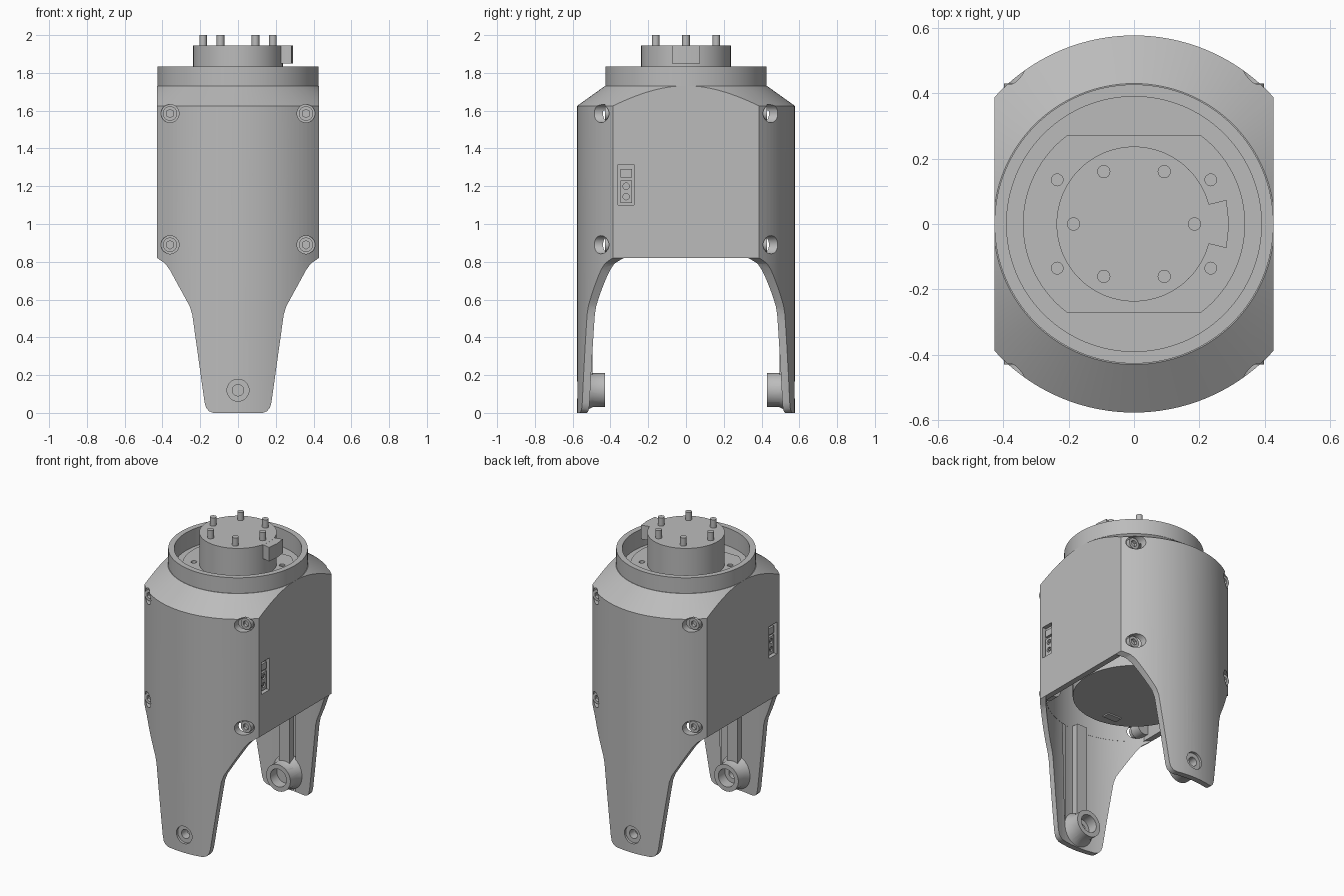
import bpy, bmesh, math
from mathutils import Matrix, Vector

cube = bpy.data.objects.get("Cube")
if cube:
    bpy.data.objects.remove(cube, do_unlink=True)

grey = bpy.data.materials.new("plain grey")
grey.use_nodes = True
grey.diffuse_color = (0.5, 0.5, 0.5, 1)
grey.node_tree.nodes["Principled BSDF"].inputs["Base Color"].default_value = (0.5, 0.5, 0.5, 1)


def add(name, bm):
    bmesh.ops.recalc_face_normals(bm, faces=bm.faces)
    mesh = bpy.data.meshes.new(name)
    bm.to_mesh(mesh)
    bm.free()
    mesh.materials.append(grey)
    obj = bpy.data.objects.new(name, mesh)
    bpy.context.collection.objects.link(obj)
    return obj


def revolve(name, profile, steps=128):
    bm = bmesh.new()
    pts = [bm.verts.new((r, 0, z)) for r, z in profile]
    edges = [bm.edges.new(pair) for pair in zip(pts, pts[1:])]
    bmesh.ops.spin(bm, geom=pts + edges, axis=(0, 0, 1), cent=(0, 0, 0),
                   angle=math.tau, steps=steps, use_merge=True)
    bmesh.ops.remove_doubles(bm, verts=bm.verts, dist=1e-5)
    return add(name, bm)


def rod(name, start, end, r1, r2=None, sides=32):
    """Cylinder or cone between two points."""
    a, b = Vector(start), Vector(end)
    turn = (b - a).to_track_quat("Z", "Y").to_matrix().to_4x4()
    bm = bmesh.new()
    bmesh.ops.create_cone(bm, cap_ends=True, segments=sides, radius1=r1,
                          radius2=r1 if r2 is None else r2, depth=(b - a).length,
                          matrix=Matrix.Translation((a + b) / 2) @ turn)
    return add(name, bm)


def box(name, centre, size):
    bm = bmesh.new()
    bmesh.ops.create_cube(bm, matrix=Matrix.Translation(centre) @ Matrix.Diagonal((*size, 1)))
    return add(name, bm)


def prism(name, points, shift):
    """Closed outline pushed along a vector."""
    bm = bmesh.new()
    face = bm.faces.new([bm.verts.new(p) for p in points])
    new = bmesh.ops.extrude_face_region(bm, geom=[face])["geom"]
    bmesh.ops.translate(bm, vec=shift, verts=[v for v in new if isinstance(v, bmesh.types.BMVert)])
    return add(name, bm)


def boolean(obj, other, operation="DIFFERENCE"):
    mod = obj.modifiers.new("cut", "BOOLEAN")
    mod.object, mod.operation, mod.solver = other, operation, "EXACT"
    bpy.context.view_layer.objects.active = obj
    bpy.ops.object.modifier_apply(modifier=mod.name)
    bpy.data.objects.remove(other, do_unlink=True)


# Housing with legs and collar: turned solid trimmed to the front outline
housing = revolve("housing_and_legs", [
    (0, 0), (0.577, 0), (0.577, 1.625), (0.43, 1.73), (0.427, 1.73),
    (0.427, 1.835), (0.39, 1.835), (0.39, 1.715), (0, 1.715)])
half = [(0.13, 0), (0.152, 0.008), (0.168, 0.025), (0.177, 0.055), (0.235, 0.47),
        (0.242, 0.52), (0.256, 0.565), (0.36, 0.755), (0.385, 0.79), (0.4275, 0.82), (0.4275, 1.9)]
outline = half + [(-x, z) for x, z in reversed(half)]
boolean(housing, prism("outline", [(x, -0.7, z) for x, z in outline], (0, 1.4, 0)), "INTERSECT")

# Gap between the legs and hollow inside
boolean(housing, rod("leg_gap", (0, 0, -0.1), (0, 0, 0.82), 0.54, sides=128))
cavity = rod("cavity", (0, 0, 0.78), (0, 0, 1.6), 0.539, sides=128)
boolean(cavity, box("cavity_sides", (0, 0, 1.2), (0.78, 2, 2)), "INTERSECT")
boolean(housing, cavity)

# Screw pockets, side ports and pivot holes
spots = [(x, side, z) for x in (-0.36, 0.36) for side in (-1, 1) for z in (0.89, 1.585)]
for x, side, z in spots:
    boolean(housing, rod("pocket", (x, side * 0.4, z), (x, side * 0.7, z), 0.048))
for s in (-1, 1):
    boolean(housing, box("port_cut", (s * 0.43, -0.317, 1.207), (0.06, 0.085, 0.215)))
    boolean(housing, rod("bore", (0, s * 0.5, 0.12), (0, s * 0.7, 0.12), 0.03))
    boolean(housing, rod("counterbore", (0, s * 0.56, 0.12), (0, s * 0.7, 0.12), 0.058))

# Socket screws on their posts
for x, side, z in spots:
    rod("screw_post", (x, side * 0.33, z), (x, side * 0.401, z), 0.05)
    screw = rod("screw", (x, side * 0.39, z), (x, side * 0.43, z), 0.038)
    boolean(screw, rod("socket", (x, side * 0.41, z), (x, side * 0.5, z), 0.022, sides=6))

# Pivot bosses and stiffening ribs inside each leg
for s in (-1, 1):
    boss = rod("pivot_boss", (0, s * 0.43, 0.12), (0, s * 0.55, 0.12), 0.09, sides=48)
    boolean(boss, rod("flare", (0, s * 0.49, 0.12), (0, s * 0.55, 0.12), 0.088, 0.118, 48), "UNION")
    boolean(boss, rod("bore", (0, s * 0.4, 0.12), (0, s * 0.6, 0.12), 0.03))
    boolean(boss, rod("bearing_seat", (0, s * 0.4, 0.12), (0, s * 0.5, 0.12), 0.06))
    rib = box("leg_rib", (0, s * 0.52, 0.52), (0.077, 0.05, 0.64))
    # Small connector set in each side port
    block = box("port_connector", (s * 0.402, -0.317, 1.17), (0.024, 0.062, 0.12))
    for z in (1.145, 1.2):
        boolean(block, rod("socket", (s * 0.405, -0.317, z), (s * 0.45, -0.317, z), 0.017, sides=20))
        rod("port_pin", (s * 0.4, -0.317, z), (s * 0.412, -0.317, z), 0.007, sides=12)
    box("port_plug", (s * 0.402, -0.317, 1.268), (0.024, 0.062, 0.045))

# Motor inside the housing
motor = rod("motor", (0, 0, 0.83), (0, 0, 1.55), 0.375, sides=96)
box("motor_connector", (-0.06, -0.28, 0.829), (0.1, 0.05, 0.016))

# Mounting plate in the collar
plate = rod("mounting_plate", (0, 0, 1.705), (0, 0, 1.733), 0.34, sides=96)
boolean(plate, box("flats", (0, 0, 1.72), (1, 0.544, 0.2)), "INTERSECT")
for x in (-0.235, 0.235):
    for y in (-0.135, 0.135):
        boolean(plate, rod("hole", (x, y, 1.718), (x, y, 1.8), 0.018, sides=24))

# Hub, key and pins
rod("hub", (0, 0, 1.72), (0, 0, 1.945), 0.237, sides=96)
key = [(0.2, -0.06), (0.235, -0.062), (0.283, -0.074), (0.291, 0), (0.283, 0.074),
       (0.235, 0.062), (0.2, 0.06)]
prism("hub_key", [(x, y, 1.85) for x, y in key], (0, 0, 0.0945))
for i in range(6):
    a = math.tau * i / 6
    x, y = 0.185 * math.cos(a), 0.185 * math.sin(a)
    rod("hub_pin", (x, y, 1.93), (x, y, 2.0), 0.02, sides=24)

# Smooth shading with sharp edges kept
bpy.ops.object.select_all(action="DESELECT")
for obj in bpy.context.collection.objects:
    if obj.type == "MESH":
        obj.select_set(True)
        bpy.context.view_layer.objects.active = obj
bpy.ops.object.shade_smooth_by_angle(angle=math.radians(30))
